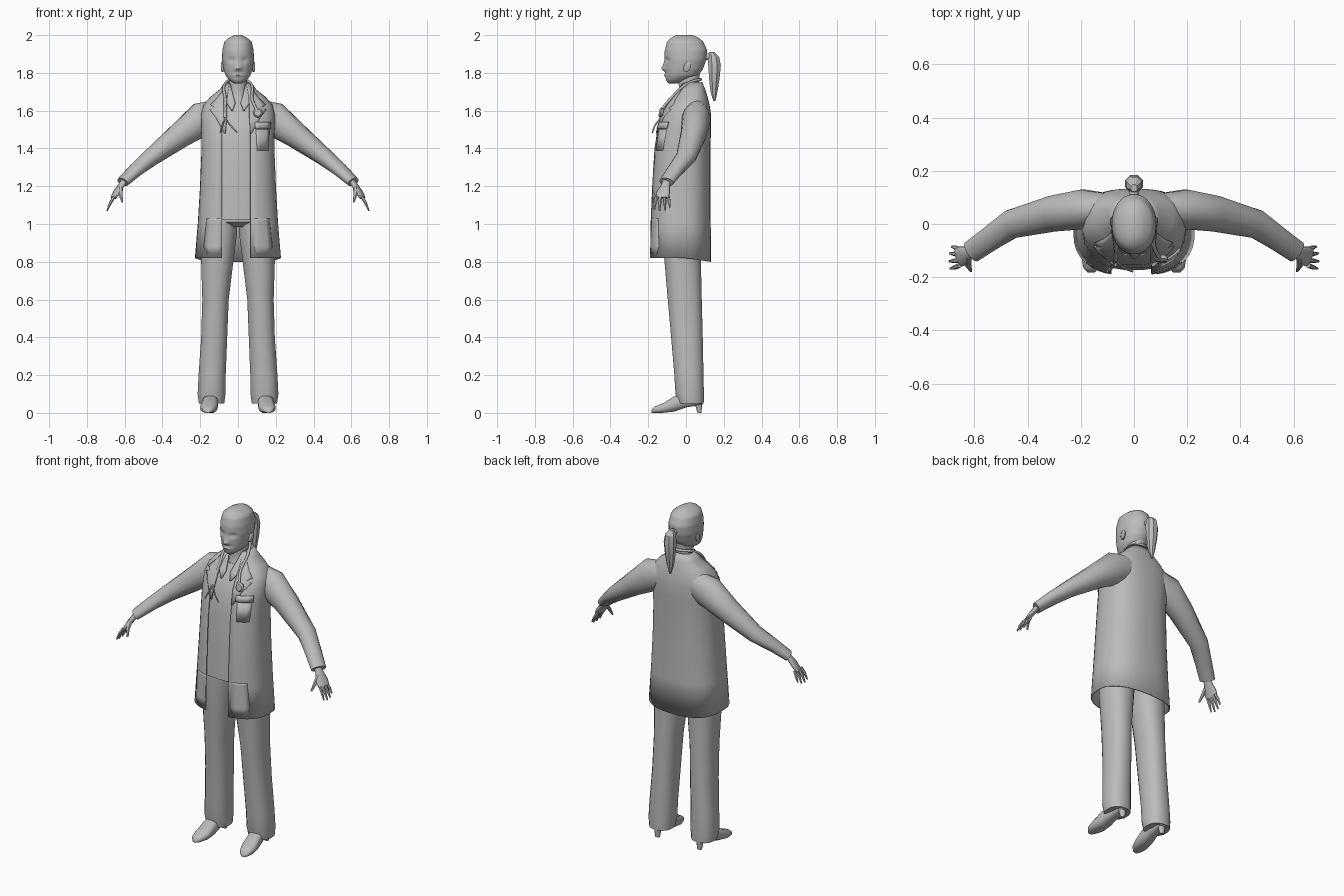
import bpy, bmesh, math
from mathutils import Vector

if "Cube" in bpy.data.objects:
    bpy.data.objects.remove(bpy.data.objects["Cube"])

grey = bpy.data.materials.new("plain_grey")
grey.diffuse_color = (0.5, 0.5, 0.5, 1)
grey.use_nodes = True
grey.node_tree.nodes["Principled BSDF"].inputs["Base Color"].default_value = grey.diffuse_color


def finish(ob, mirror=False, thick=0, angle=50):
    """Material, optional thickness and mirroring, smooth shading."""
    ob.data.materials.append(grey)
    if thick:
        m = ob.modifiers.new("thickness", 'SOLIDIFY')
        m.thickness, m.offset = thick, 0
    if mirror:
        ob.modifiers.new("mirror", 'MIRROR')
    bpy.ops.object.select_all(action='DESELECT')
    ob.select_set(True)
    bpy.context.view_layer.objects.active = ob
    bpy.ops.object.shade_smooth_by_angle(angle=math.radians(angle))
    return ob


def skin(name, rings, closed=True, caps=True, **kw):
    """Bridge a list of equally long point rings."""
    bm = bmesh.new()
    rows = [[bm.verts.new(p) for p in r] for r in rings]
    n = len(rows[0])
    for a, b in zip(rows, rows[1:]):
        for i in range(n if closed else n - 1):
            j = (i + 1) % n
            bm.faces.new((a[i], a[j], b[j], b[i]))
    if caps and closed:
        bm.faces.new(rows[0])
        bm.faces.new(rows[-1])
    bmesh.ops.recalc_face_normals(bm, faces=bm.faces)
    me = bpy.data.meshes.new(name)
    bm.to_mesh(me)
    bm.free()
    ob = bpy.data.objects.new(name, me)
    bpy.context.collection.objects.link(ob)
    return finish(ob, **kw)


def power(v, e):
    return math.copysign(abs(v) ** e, v)


def ring(c, u, v, ru, rv, n=16, e=2.0):
    """Superellipse around c in the plane of u and v."""
    out = []
    for i in range(n):
        t = 2 * math.pi * (i + 0.5) / n
        out.append(Vector(c) + Vector(u) * ru * power(math.sin(t), 2 / e)
                   + Vector(v) * rv * power(math.cos(t), 2 / e))
    return out


def level(z, cx, rx, yf, yb, n=16, e=2.0):
    """Horizontal ring given by its front and back y."""
    return ring((cx, (yf + yb) / 2, z), (1, 0, 0), (0, -1, 0), rx, (yb - yf) / 2, n, e)


def limb(name, path, n=12, **kw):
    """Tube through (point, horizontal radius, vertical radius)."""
    rings = []
    for i, (p, rh, rv) in enumerate(path):
        d = Vector(path[min(i + 1, len(path) - 1)][0]) - Vector(path[max(i - 1, 0)][0])
        d.normalize()
        side = d.cross(Vector((0, 0, 1))).normalized()
        rings.append(ring(p, side, side.cross(d), rh, rv, n))
    return skin(name, rings, **kw)


def lerp_rows(table, z):
    """Interpolate a table whose first column rises."""
    z = min(max(z, table[0][0]), table[-1][0])
    for a, b in zip(table, table[1:]):
        if z <= b[0]:
            f = (z - a[0]) / (b[0] - a[0])
            return [p + (q - p) * f for p, q in zip(a, b)]


# Coat: height, half width, front y, back y
COAT = [(0.82, .225, -.19, .13), (1.0, .21, -.188, .128), (1.2, .198, -.18, .126),
        (1.4, .19, -.168, .126), (1.5, .192, -.152, .13), (1.58, .193, -.125, .13),
        (1.63, .18, -.095, .122), (1.67, .145, -.065, .112), (1.71, .095, -.038, .1),
        (1.75, .068, -.01, .083)]
E = 2.5


def coat_y(x, z):
    _, rx, yf, yb = lerp_rows(COAT, z)
    k = (1 - min(abs(x) / rx, .98) ** E) ** (1 / E)
    return (yf + yb) / 2 - (yb - yf) / 2 * k


def coat_ring(row, n=32):
    z, rx, yf, yb = row
    left = math.asin(min(.085 / rx, .8) ** (E / 2))
    right = math.asin(min(.065 / rx, .8) ** (E / 2))
    pts = []
    for i in range(n + 1):
        t = right + (2 * math.pi - left - right) * i / n
        y = (yf + yb) / 2 - (yb - yf) / 2 * power(math.cos(t), 2 / E)
        drop = .02 * max(0, y / .13) if z < .9 else 0
        pts.append((rx * power(math.sin(t), 2 / E), y, z - drop))
    return pts


skin("coat", [coat_ring(r) for r in COAT], closed=False, thick=.006)


def patch(name, rows, gap=.006, thick=.007, side=1):
    """Cloth piece lying on the coat: rows of (z, inner x, outer x)."""
    grid = []
    for z, a, b in rows:
        xs = [a + (b - a) * i / 4 for i in range(5)]
        grid.append([(side * x, coat_y(x, z) - gap, z) for x in xs])
    return skin(name, grid, closed=False, thick=thick, angle=35)


LAPEL = [(1.48, .066, .072), (1.56, .06, .115), (1.605, .06, .15), (1.615, .06, .122),
         (1.63, .06, .145), (1.66, .058, .115), (1.70, .052, .083), (1.745, .045, .06)]
COLLAR = [(1.60, .028, .034), (1.64, .014, .06), (1.69, .028, .06), (1.74, .04, .056)]
for s, w in ((1, "right"), (-1, "left")):
    patch("lapel_" + w, LAPEL, side=s)
    patch("shirt_collar_" + w, COLLAR, gap=.004, side=s)
    patch("pocket_" + w, [(.84, .10, .165), (.88, .085, .18), (1.02, .085, .165),
                          (1.03, .085, .165)], gap=.003, thick=.006, side=s)
patch("name_badge", [(1.505, .09, .172), (1.54, .09, .172)], gap=.012)
patch("chest_pocket", [(1.39, .10, .16), (1.50, .095, .165)], gap=.002, thick=.005)

# Shirt just inside the coat
skin("shirt", [level(z, 0, lerp_rows(COAT, z)[1] * .9, lerp_rows(COAT, z)[2] + .014,
                     lerp_rows(COAT, z)[3] - .02, 24, E)
               for z in (1.02, 1.2, 1.4, 1.5, 1.58, 1.63, 1.67)])

# Trousers
skin("hips", [level(.985, 0, .16, -.10, .07), level(1.01, 0, .185, -.135, .09),
              level(1.1, 0, .18, -.14, .09)])
LEG = [(.05, .14, .068, -.045, .095), (.1, .14, .075, -.057, .096), (.2, .137, .073, -.063, .094),
       (.4, .126, .07, -.08, .09), (.6, .119, .071, -.098, .085), (.82, .109, .088, -.117, .08),
       (.95, .1, .096, -.13, .085), (1.03, .092, .09, -.13, .085)]
skin("trouser_legs", [level(*r, 16, 2.3) for r in LEG], mirror=True)

# Shoes: y, centre x, half width, bottom, top
SHOE = [(-.182, .161, .014, 0, .018), (-.165, .159, .032, 0, .035), (-.12, .154, .045, 0, .052),
        (-.06, .148, .043, .006, .09), (0, .143, .036, .028, .1), (.06, .14, .034, .038, .1),
        (.088, .14, .02, .042, .09)]
skin("shoes", [ring((cx, y, (a + b) / 2), (1, 0, 0), (0, 0, 1), w, (b - a) / 2, 12, 2.7)
               for y, cx, w, a, b in SHOE], mirror=True)
skin("shoe_heels", [level(0, .14, .014, .06, .082, 8), level(.05, .14, .022, .045, .088, 8)],
     mirror=True)

# Sleeves
limb("sleeves", [((.09, .06, 1.59), .055, .075), ((.19, .055, 1.556), .076, .092),
                 ((.30, .04, 1.475), .069, .07), ((.46, 0, 1.353), .055, .047),
                 ((.54, -.055, 1.287), .047, .037), ((.61, -.104, 1.222), .043, .028)],
     n=16, mirror=True)

# Hands
limb("palms", [((.595, -.10, 1.235), .022, .018), ((.618, -.108, 1.205), .024, .016),
               ((.642, -.12, 1.168), .038, .014), ((.66, -.126, 1.138), .036, .011)],
     mirror=True)
for i, (dy, length) in enumerate([(-.03, .95), (-.01, 1.05), (.011, 1.0), (.031, .8)]):
    base = Vector((.655, -.126 + dy, 1.145))
    mid = base + Vector((.02, dy * .25, -.032)) * length
    tip = base + Vector((.037, dy * .4, -.072)) * length
    limb(f"finger_{i + 1}", [(base, .0095, .009), (mid, .0085, .008), (tip, .004, .004)],
         n=6, mirror=True)
limb("thumbs", [((.622, -.125, 1.195), .013, .012), ((.622, -.158, 1.155), .011, .01),
                ((.612, -.177, 1.115), .005, .005)], n=6, mirror=True)

# Head: height, half width, front y, back y
HEAD = [(1.745, .022, -.092, -.04), (1.76, .045, -.106, .01), (1.785, .066, -.11, .065),
        (1.82, .077, -.112, .09), (1.87, .085, -.114, .108), (1.92, .083, -.113, .112),
        (1.965, .073, -.10, .092), (1.985, .05, -.082, .07), (2.0, .02, -.05, .035)]


def face(p):
    """Push out nose, lips and chin, press in the eye sockets."""
    x, y, z = p
    if y < -.04:
        def bump(cx, cz, sx, sz):
            return math.exp(-((abs(x) - cx) / sx) ** 2 - ((z - cz) / sz) ** 2)
        y += .014 * bump(.034, 1.868, .016, .012) - .026 * bump(0, 1.822, .012, .015)
        y += -.012 * bump(0, 1.845, .01, .02) - .008 * bump(0, 1.788, .022, .007)
        y += .006 * bump(0, 1.802, .03, .006)
    return (x, y, z)


zs = [1.745 + .255 * i / 30 for i in range(31)]
skin("head", [[face(p) for p in level(z, 0, *lerp_rows(HEAD, z)[1:], 36, 2.1)] for z in zs])
skin("ears", [ring((x, y, 1.832), (0, 1, -.3), (0, .3, 1), a, b, 8)
              for x, y, a, b in ((.07, 0, .014, .024), (.086, .008, .017, .028),
                                 (.09, .01, .01, .02))], mirror=True)
skin("neck", [level(1.60, 0, .075, -.075, .07), level(1.67, 0, .055, -.05, .07),
              level(1.72, 0, .046, -.036, .068), level(1.80, 0, .05, -.05, .075)])

# Ponytail: height, half width, front y, back y
TAIL = [(1.65, .006, .145, .156), (1.70, .02, .128, .168), (1.77, .03, .12, .18),
        (1.84, .036, .115, .187), (1.885, .03, .115, .178), (1.91, .012, .12, .15)]
skin("ponytail", [level(*[z, 0], *r, 8) for z, *r in TAIL], angle=30)
skin("hair_tie", [ring((0, y, 1.885), (1, 0, 0), (0, 0, 1), .018, .018, 8)
                  for y in (.09, .13)])


def cord(name, pts, r):
    cu = bpy.data.curves.new(name, 'CURVE')
    cu.dimensions, cu.bevel_depth, cu.bevel_resolution, cu.resolution_u = '3D', r, 1, 5
    sp = cu.splines.new('BEZIER')
    sp.bezier_points.add(len(pts) - 1)
    for b, p in zip(sp.bezier_points, pts):
        b.co = p
        b.handle_left_type = b.handle_right_type = 'AUTO'
    cu.use_fill_caps = True
    cu.materials.append(grey)
    bpy.context.collection.objects.link(bpy.data.objects.new(name, cu))


# Listening tube hung around the neck, with chest piece and ear wires
cord("listening_tube", [(-.07, -.135, 1.56), (-.068, -.08, 1.66), (-.07, 0, 1.74),
                        (0, .078, 1.765), (.07, 0, 1.74), (.075, -.085, 1.66),
                        (.10, -.135, 1.60)], .008)
for i, x in enumerate((-.095, -.005)):
    cord(f"ear_wire_{i + 1}", [(-.07, -.135, 1.56), ((x - .07) / 2, -.165, 1.52),
                               (x, -.178, 1.485)], .004)
skin("chest_piece", [ring((.105, y, 1.59), (1, 0, 0), (0, .2, 1), r, r, 12)
                     for y, r in ((-.12, .018), (-.135, .026), (-.143, .018))], angle=30)
